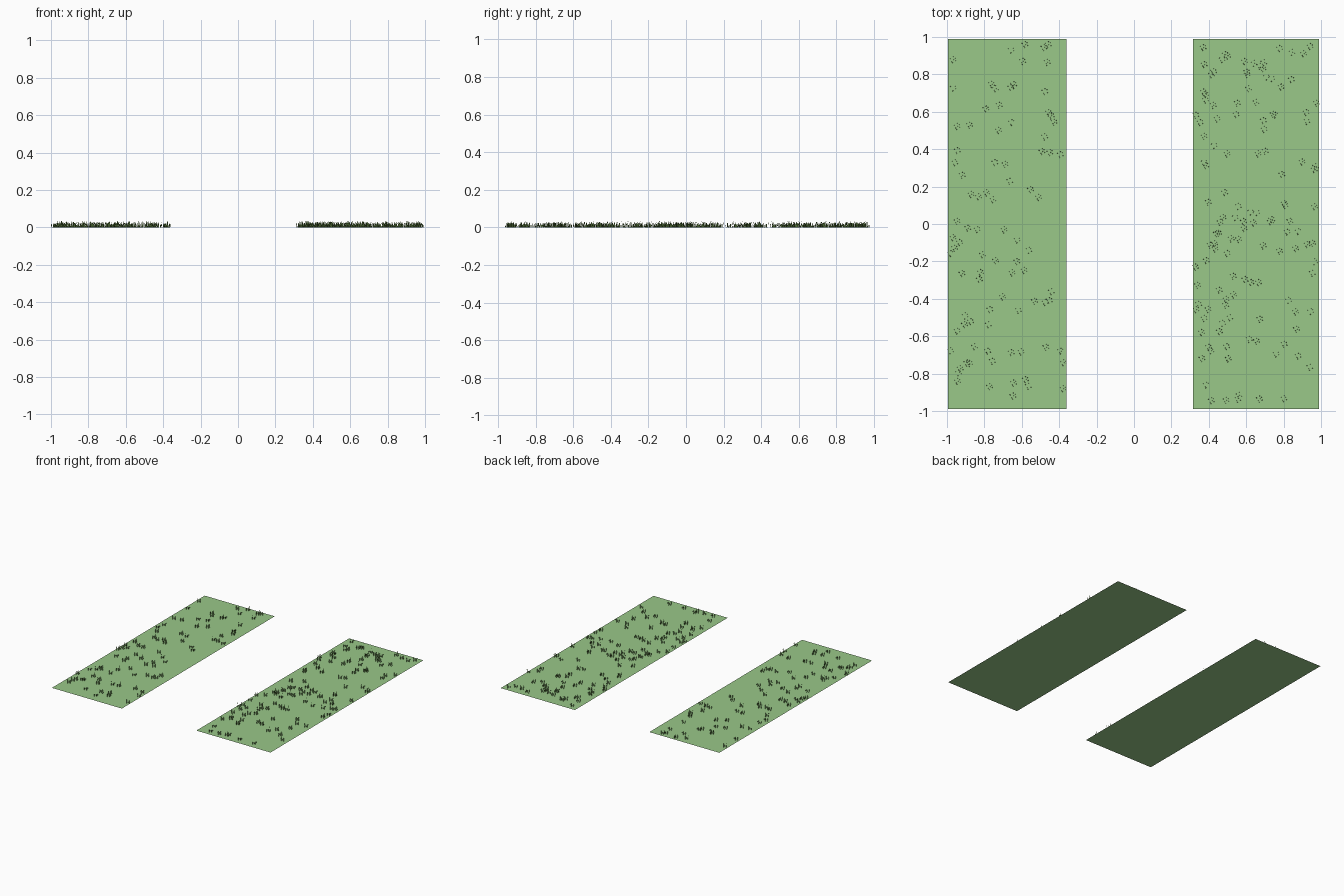
import bpy, bmesh, math, random
from mathutils import Matrix, Vector

if "Cube" in bpy.data.objects:
    bpy.data.objects.remove(bpy.data.objects["Cube"])

random.seed(7)


def material(name, color):
    m = bpy.data.materials.new(name)
    m.diffuse_color = color
    m.use_nodes = True
    m.node_tree.nodes["Principled BSDF"].inputs["Base Color"].default_value = m.diffuse_color
    return m


def finish(bm, name, mat):
    me = bpy.data.meshes.new(name)
    bm.to_mesh(me)
    bm.free()
    ob = bpy.data.objects.new(name, me)
    ob.data.materials.append(mat)
    bpy.context.collection.objects.link(ob)


lawn_green = material("lawn_green", (0.32, 0.58, 0.25, 1))
blade_green = material("blade_green", (0.13, 0.25, 0.06, 1))

# Blades of one tuft: base x, base y, height
BLADES = [(-0.014, 0.004, 0.026), (-0.006, -0.010, 0.031), (0.001, 0.012, 0.034),
          (0.003, -0.002, 0.029), (0.010, 0.006, 0.024), (0.013, -0.007, 0.028),
          (-0.002, -0.017, 0.022)]


def add_tuft(bm, x, y):
    for bx, by, h in BLADES:
        # slim tapered blade leaning slightly outward
        base = Vector((x + bx, y + by, 0))
        tip = base + Vector((bx * 0.3, by * 0.3, h))
        a = math.atan2(by, bx)
        side = Vector((-math.sin(a), math.cos(a), 0)) * 0.0025
        out = Vector((math.cos(a), math.sin(a), 0)) * 0.002
        v = [bm.verts.new(p) for p in (base - side, base + side, base + out, tip)]
        for i, j in ((0, 2), (2, 1), (1, 0)):
            bm.faces.new((v[i], v[j], v[3]))


def lawn(side, x0, x1, count):
    # Flat strip of ground
    bm = bmesh.new()
    bm.faces.new([bm.verts.new(p) for p in
                  ((x0, -0.99, 0), (x1, -0.99, 0), (x1, 0.99, 0), (x0, 0.99, 0))])
    finish(bm, side + "_lawn", lawn_green)
    # Scattered grass tufts
    bm = bmesh.new()
    for _ in range(count):
        add_tuft(bm, random.uniform(x0 + 0.013, x1 - 0.005), random.uniform(-0.97, 0.975))
    finish(bm, side + "_grass_tufts", blade_green)


lawn("left", -0.995, -0.36, 88)
lawn("right", 0.315, 0.988, 128)
